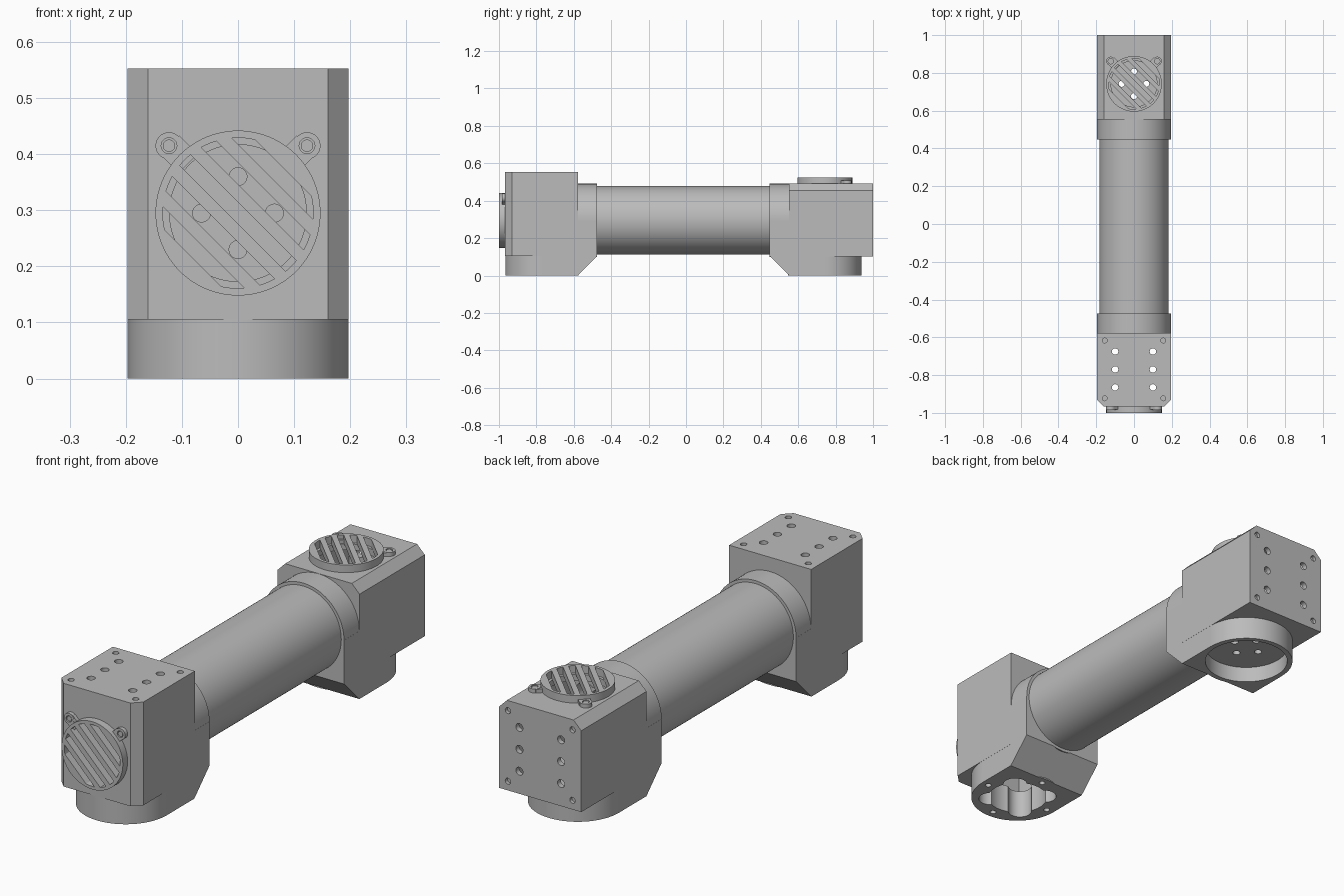
import bpy, bmesh, math
from mathutils import Matrix, Vector

cube = bpy.data.objects.get("Cube")
if cube:
    bpy.data.objects.remove(cube, do_unlink=True)

grey = bpy.data.materials.new("light grey")
grey.use_nodes = True
GREY = (0.5, 0.5, 0.5, 1)
grey.diffuse_color = GREY
grey.node_tree.nodes["Principled BSDF"].inputs["Base Color"].default_value = GREY

TURN = {"x": Matrix.Rotation(math.pi / 2, 4, "Y"),
        "y": Matrix.Rotation(math.pi / 2, 4, "X"),
        "z": Matrix.Identity(4)}


def finish(name, bm):
    mesh = bpy.data.meshes.new(name)
    bmesh.ops.recalc_face_normals(bm, faces=bm.faces)
    bm.to_mesh(mesh)
    bm.free()
    mesh.materials.append(grey)
    obj = bpy.data.objects.new(name, mesh)
    bpy.context.collection.objects.link(obj)
    return obj


def cyl(name, r, start, end, axis, at=(0, 0), segs=64):
    """Cylinder between two heights on an axis; at = the other two coordinates in order."""
    mid = list(at)
    mid.insert("xyz".index(axis), (start + end) / 2)
    bm = bmesh.new()
    bmesh.ops.create_cone(bm, cap_ends=True, segments=segs, radius1=r, radius2=r, depth=end - start,
                          matrix=Matrix.Translation(mid) @ TURN[axis])
    return finish(name, bm)


def box(name, lo, hi, matrix=Matrix.Identity(4)):
    lo, hi = Vector(lo), Vector(hi)
    bm = bmesh.new()
    bmesh.ops.create_cube(bm, size=1, matrix=matrix @ Matrix.Translation((lo + hi) / 2)
                          @ Matrix.Diagonal((*(hi - lo), 1)))
    return finish(name, bm)


def prism(name, points, to_3d, sweep):
    """Flat outline swept along a vector."""
    bm = bmesh.new()
    face = bm.faces.new([bm.verts.new(to_3d(a, b)) for a, b in points])
    new = bmesh.ops.extrude_face_region(bm, geom=[face])["geom"]
    bmesh.ops.translate(bm, vec=sweep, verts=[v for v in new if isinstance(v, bmesh.types.BMVert)])
    return finish(name, bm)


def combine(target, tools, operation):
    for tool in tools:
        mod = target.modifiers.new("bool", "BOOLEAN")
        mod.operation, mod.solver, mod.object = operation, "EXACT", tool
        bpy.context.view_layer.objects.active = target
        bpy.ops.object.modifier_apply(modifier=mod.name)
        bpy.data.objects.remove(tool, do_unlink=True)
    return target


def smooth(obj):
    bpy.ops.object.select_all(action="DESELECT")
    obj.select_set(True)
    bpy.context.view_layer.objects.active = obj
    bpy.ops.object.shade_smooth_by_angle(angle=math.radians(30))


# Joint housing around its own centre: vent on -y, cap on +z, ports on -z and +y
W, REACH, CAP = 0.197, 0.295, 0.258
housing = prism("front_housing",
                [(-W, 0.193), (-W, -0.16), (-0.16, -W), (0.16, -W), (W, -0.16), (W, 0.193)],
                lambda a, b: (a, b, -0.19), (0, 0, CAP + 0.19))
elbow = prism("elbow",
              [(0, 0), (0, -REACH), (0.19, -REACH), (REACH, -0.19), (REACH, 0)],
              lambda a, b: (-0.1965, a, b), (0.393, 0, 0))
combine(housing, [elbow,
                  cyl("round_boss", 0.196, -REACH, 0.02, "z", segs=96),
                  cyl("round_collar", 0.196, -0.02, REACH, "y", segs=96)], "UNION")

# Hollow inside, four-lobed lower port, recessed rear port, vent opening
cuts = [box("cavity", (-0.15, -0.17, -0.17), (0.15, 0.17, 0.235)),
        cyl("port_core", 0.125, -0.4, -0.1, "z"),
        cyl("rear_recess", 0.174, 0.225, 0.4, "y"),
        cyl("vent_opening", 0.122, -0.3, -0.1, "y")]
for sx in (-1, 1):
    for sy in (-1, 1):
        cuts.append(cyl("port_lobe", 0.05, -0.4, -0.1, "z", (sx * 0.081, sy * 0.081), 32))
        cuts.append(cyl("corner_hole", 0.013, CAP - 0.015, 0.3, "z", (sx * 0.155, sy * 0.153), 20))
    for y in (-0.095, 0, 0.095):
        cuts.append(cyl("cap_hole", 0.017, 0.2, 0.3, "z", (sx * 0.1, y), 20))
for i in range(4):
    c, s = round(math.cos(i * math.pi / 2)), round(math.sin(i * math.pi / 2))
    cuts.append(cyl("port_hole", 0.013, -0.4, -0.25, "z", (c * 0.162, s * 0.162), 20))
    cuts.append(cyl("disc_hole", 0.016, 0.1, 0.25, "y", (c * 0.065, s * 0.065), 20))
combine(housing, cuts, "DIFFERENCE")

# Vent cover with diagonal slots
cover = cyl("front_vent_cover", 0.147, -0.23, -0.196, "y", segs=96)
slots = []
for i in range(-2, 3):
    slot = box("slot", (-0.2, -0.25, i * 0.05 - 0.0135), (0.2, -0.15, i * 0.05 + 0.0135),
               Matrix.Rotation(math.pi / 4, 4, "Y"))
    slots.append(combine(slot, [cyl("slot_limit", 0.134, -0.3, -0.1, "y")], "INTERSECT"))
combine(cover, slots, "DIFFERENCE")

# Screw ears beside the vent cover
parts = [housing, cover]
for side, sx in (("left", 1), ("right", -1)):
    ear = cyl("front_vent_ear_" + side, 0.024, -0.214, -0.196, "y", (sx * 0.123, 0.12), 32)
    tab = box("tab", (0.125, -0.213, -0.024), (0.172, -0.196, 0.024),
              Matrix.Rotation(-math.pi / 4 if sx > 0 else -3 * math.pi / 4, 4, "Y"))
    combine(ear, [tab], "UNION")
    combine(ear, [cyl("screw_seat", 0.014, -0.23, -0.206, "y", (sx * 0.123, 0.12), 24)], "DIFFERENCE")
    screw = cyl("front_screw_" + side, 0.011, -0.212, -0.2, "y", (sx * 0.123, 0.12), 24)
    parts += [ear, screw]

# Place the front joint and a turned copy at the back
front = Matrix.Translation((0, -0.77, 0.295))
back = Matrix.Translation((0, 0.742, 0.295)) @ Matrix.Rotation(-math.pi / 2, 4, "X")
for part in parts:
    smooth(part)
    twin = bpy.data.objects.new(part.name.replace("front", "back"), part.data)
    bpy.context.collection.objects.link(twin)
    part.matrix_world = front
    twin.matrix_world = back

# Arm tube between the joints
smooth(cyl("arm_tube", 0.183, -0.485, 0.455, "y", (0, 0.295), 96))
